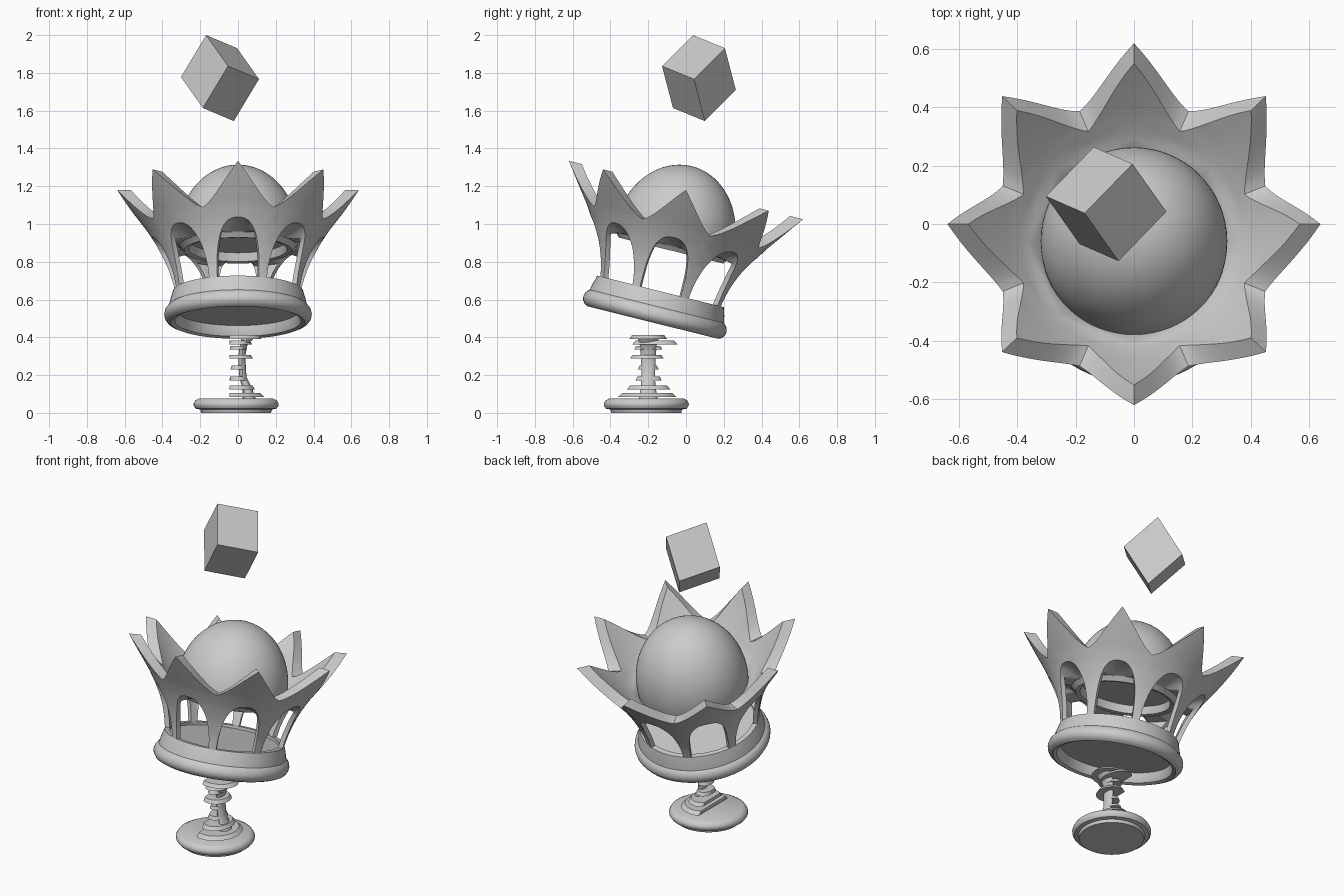
import bpy, bmesh, math
from mathutils import Matrix, Vector

if "Cube" in bpy.data.objects:
    bpy.data.objects.remove(bpy.data.objects["Cube"])

# Tilted local frame shared by the crown and globe
TILT = Matrix.Translation((0, -0.165, 0.52)) @ Matrix.Rotation(math.radians(-14), 4, 'X')


def finish(name, bm, matrix=Matrix(), smooth=35):
    bmesh.ops.remove_doubles(bm, verts=bm.verts, dist=1e-5)
    bmesh.ops.recalc_face_normals(bm, faces=bm.faces)
    mesh = bpy.data.meshes.new(name)
    bm.to_mesh(mesh)
    bm.free()
    ob = bpy.data.objects.new(name, mesh)
    bpy.context.collection.objects.link(ob)
    ob.matrix_world = matrix
    if smooth:
        bpy.ops.object.select_all(action='DESELECT')
        ob.select_set(True)
        bpy.context.view_layer.objects.active = ob
        bpy.ops.object.shade_smooth_by_angle(angle=math.radians(smooth))
    return ob


def skin(name, loops, matrix=Matrix(), closed_profile=True, closed_ring=True, caps=False, smooth=35):
    """Bridge a sequence of equally long point loops with quads."""
    bm = bmesh.new()
    rows = [[bm.verts.new(p) for p in loop] for loop in loops]
    n, m = len(rows), len(rows[0])
    for i in range(n if closed_ring else n - 1):
        a, b = rows[i], rows[(i + 1) % n]
        for j in range(m if closed_profile else m - 1):
            k = (j + 1) % m
            bm.faces.new((a[j], a[k], b[k], b[j]))
    if caps:
        bm.faces.new(rows[0])
        bm.faces.new(rows[-1])
    return finish(name, bm, matrix, smooth)


def revolve(name, profile, matrix=Matrix(), closed=True, steps=64):
    loops = []
    for i in range(steps):
        a = 2 * math.pi * i / steps
        loops.append([(r * math.cos(a), r * math.sin(a), h) for r, h in profile])
    return skin(name, loops, matrix, closed_profile=closed)


def interp(h, table):
    for (h0, v0), (h1, v1) in zip(table, table[1:]):
        if h <= h1:
            return v0 + (v1 - v0) * (h - h0) / (h1 - h0)
    return table[-1][1]


# Crown: eight flared points on slim legs; the bowl inside closes up to the globe
OUTER = [(0.08, 0.338), (0.2, 0.36), (0.3, 0.392), (0.4, 0.44), (0.475, 0.487), (0.57, 0.558), (0.68, 0.639)]
BOWL = [(0.39, 0.318), (0.43, 0.37), (0.5, 0.432), (0.6, 0.51), (0.68, 0.568)]
ARCH = 0.84
half = [ARCH * math.sin(math.pi / 2 * k / 12) for k in range(13)] + [0.92, 1.0]
columns = [-t for t in reversed(half[1:-1])] + half
ROWS = 12
loops = []
for sector in range(8):
    for t in columns:
        u = abs(t)
        low = 0.09
        if u < ARCH:
            low += 0.33 * math.sqrt(1 - (u / ARCH) ** 2.5)
        top = 0.475 + 0.205 * (0.35 * (1 - u) + 0.65 * (1 - math.sin(u * math.pi / 2)))
        ang = math.radians(45 * sector + 22.5 * t)
        c, s = math.cos(ang), math.sin(ang)
        prof = [(interp(h, OUTER), h) for h in [low + (top - low) * k / ROWS for k in range(ROWS + 1)]]
        prof += [(interp(h, BOWL), h) for h in [top + (0.39 - top) * k / 8 for k in range(9)]]
        shoulder = max(low, 0.36)
        prof += [(0.312, 0.375)]
        prof += [(interp(h, OUTER) - 0.028, h) for h in [shoulder + (low - shoulder) * k / 6 for k in range(7)]]
        loops.append([(r * c, r * s, h) for r, h in prof])
skin("crown_points", loops, TILT, smooth=50)

# Crown band with a rolled lower rim
revolve("crown_band", [(0.335, -0.035), (0.355, -0.043), (0.375, -0.034), (0.388, -0.015), (0.391, 0.003),
                       (0.385, 0.025), (0.373, 0.04), (0.366, 0.045), (0.359, 0.08), (0.345, 0.127),
                       (0.315, 0.127), (0.318, 0.06), (0.32, 0.0)], TILT)

# Floor plate inside the band
revolve("crown_floor", [(0, 0.02), (0.325, 0.02), (0.32, 0.11), (0, 0.11)], TILT, closed=False)

# Slightly tall globe with a recessed underside and a small rim
globe = [(0, 0.4), (0.25, 0.4), (0.26, 0.355), (0.285, 0.35), (0.3, 0.37)]
start = math.asin(-0.04 / 0.38)
for k in range(25):
    a = start + (math.pi / 2 - start) * k / 24
    globe.append((0.32 * math.cos(a) if k < 24 else 0, 0.43 + 0.38 * math.sin(a)))
revolve("globe", globe, TILT, closed=False)

# Round foot
FOOT = Matrix.Translation((-0.01, -0.21, 0))
revolve("foot", [(0, 0), (0.185, 0), (0.19, 0.018), (0.213, 0.022), (0.224, 0.036), (0.225, 0.05),
                 (0.216, 0.066), (0.195, 0.077), (0, 0.077)], FOOT, closed=False)

# Broken stem: slim core
core = []
for z, x, rx, ry in [(0.07, 0.06, 0.035, 0.05), (0.13, 0.05, 0.025, 0.04), (0.19, 0.025, 0.02, 0.035),
                     (0.3, 0.02, 0.018, 0.04), (0.36, 0.03, 0.02, 0.045), (0.41, 0.06, 0.04, 0.06)]:
    core.append([(x + rx * math.cos(a), -0.2 + ry * math.sin(a), z)
                 for a in [2 * math.pi * k / 16 for k in range(16)]])
skin("stem_core", core, closed_ring=False, caps=True)

# Broken stem: thin slices, all cut off flat on the left
for i, (z, y, ry, right) in enumerate([
        (0.095, -0.205, 0.155, 0.14), (0.135, -0.198, 0.115, 0.09), (0.182, -0.198, 0.07, 0.05),
        (0.24, -0.2, 0.055, 0.04), (0.297, -0.207, 0.09, 0.08), (0.345, -0.2, 0.075, 0.045),
        (0.373, -0.165, 0.12, 0.075), (0.402, -0.2, 0.1, 0.125)]):
    angles = [2 * math.pi * (k + 0.5) / 32 for k in range(32)]
    rings = []
    for dz, grow in ((-0.01, 1.0), (0.01, 0.85)):
        rings.append([(max(-0.045, right * grow * math.cos(a)), y + ry * grow * math.sin(a), z + dz)
                      for a in angles])
    skin(f"stem_slice_{i + 1}", rings, closed_ring=False, caps=True)

# Floating block, set from one corner and its three edges
corner = Vector((-0.053, -0.127, 1.836))
e1, e2, e3 = Vector((-0.116, 0.164, 0.164)), Vector((0.164, 0.169, -0.069)), Vector((-0.133, 0.058, -0.222))
bm = bmesh.new()
bmesh.ops.create_cube(bm, size=1)
for v in bm.verts:
    x, y, z = v.co + Vector((0.5, 0.5, 0.5))
    v.co = corner + e1 * x + e2 * y + e3 * z
finish("floating_block", bm, smooth=0)
